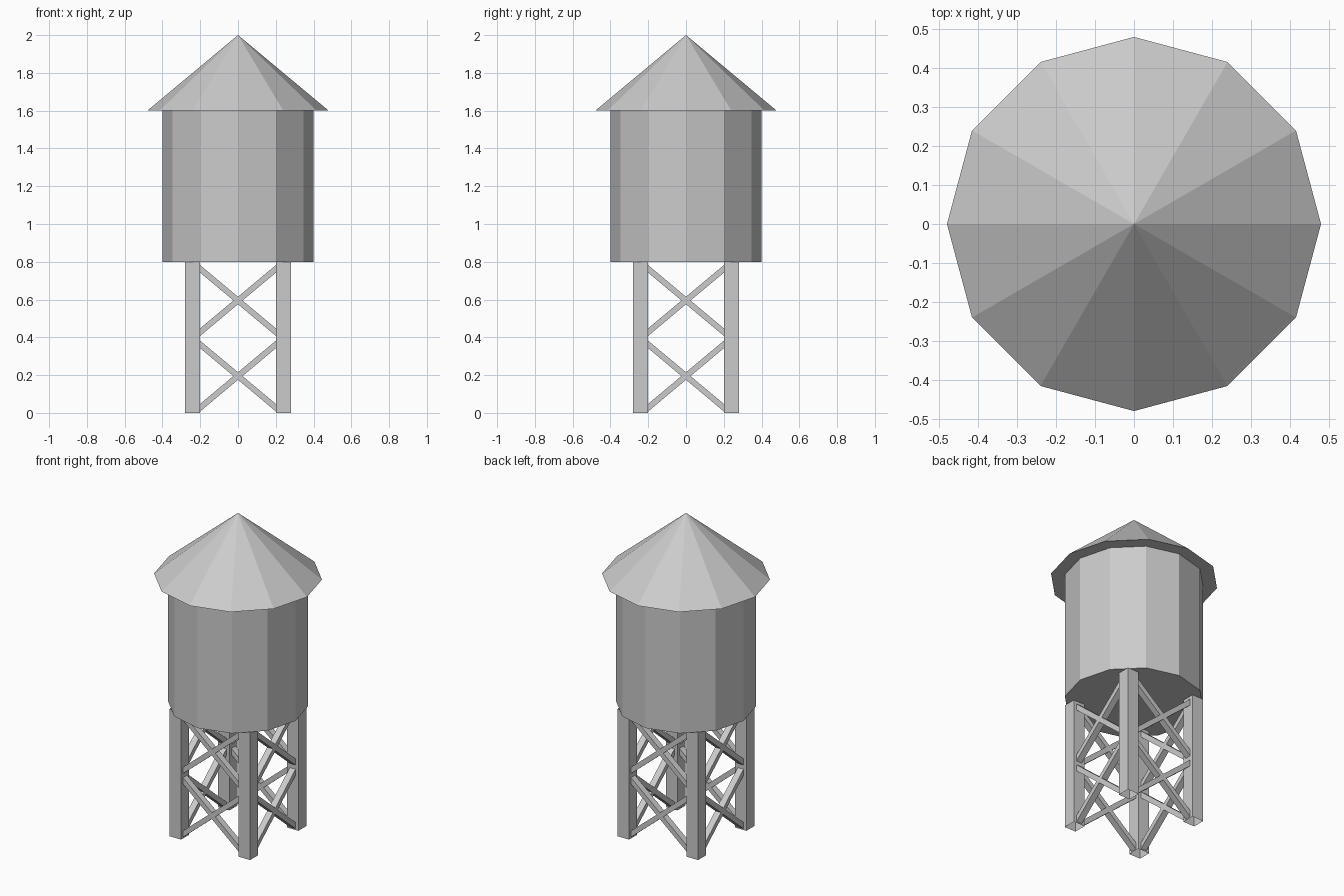
import bpy, bmesh, math
from mathutils import Matrix, Vector

cube = bpy.data.objects.get("Cube")
if cube:
    bpy.data.objects.remove(cube, do_unlink=True)

GREY = (0.6, 0.6, 0.6, 1.0)
metal = bpy.data.materials.new("light_grey_metal")
metal.use_nodes = True
metal.diffuse_color = GREY
metal.node_tree.nodes["Principled BSDF"].inputs["Base Color"].default_value = GREY


def finish(bm, name):
    """Turn a bmesh into a named, flat-shaded object."""
    bmesh.ops.recalc_face_normals(bm, faces=bm.faces)
    mesh = bpy.data.meshes.new(name)
    bm.to_mesh(mesh)
    bm.free()
    mesh.materials.append(metal)
    obj = bpy.data.objects.new(name, mesh)
    bpy.context.collection.objects.link(obj)


def drum(name, r_low, r_high, z_low, z_high, sides=12):
    bm = bmesh.new()
    middle = Matrix.Translation((0, 0, (z_low + z_high) / 2))
    bmesh.ops.create_cone(bm, cap_ends=True, segments=sides, radius1=r_low,
                          radius2=r_high, depth=z_high - z_low, matrix=middle)
    # Put a corner exactly on the x axis
    first = next(v.co for v in bm.verts if v.co.xy.length > 0.1)
    turn = -math.atan2(first.y, first.x)
    bmesh.ops.rotate(bm, verts=bm.verts, matrix=Matrix.Rotation(turn, 3, "Z"))
    finish(bm, name)


# Tank and conical roof
drum("tank", 0.4, 0.4, 0.8, 1.6)
drum("roof", 0.48, 0.0, 1.6, 2.0)

# Four square hollow legs, open at the ends
LEG = 0.24
for side, sx in (("left", 1), ("right", -1)):
    for end, sy in (("front", -1), ("back", 1)):
        bm = bmesh.new()
        place = Matrix.Translation((sx * LEG, sy * LEG, 0.4))
        bmesh.ops.create_cube(bm, size=1, matrix=place @ Matrix.Diagonal((0.08, 0.08, 0.8, 1)))
        caps = [f for f in bm.faces if abs(f.normal.z) > 0.9]
        bmesh.ops.delete(bm, geom=caps, context="FACES_ONLY")
        finish(bm, f"{end}_{side}_leg")


def brace(name, z_mid, lean, turn):
    """Diagonal bar between two legs, cut flush with their inner faces."""
    reach, rise, half_height, half_depth = 0.2, 0.167 * lean, 0.02, 0.02
    bm = bmesh.new()
    profile = [(-reach, -rise - half_height), (reach, rise - half_height),
               (reach, rise + half_height), (-reach, -rise + half_height)]
    face = bm.faces.new([bm.verts.new((x, -LEG - half_depth, z_mid + z)) for x, z in profile])
    grown = bmesh.ops.extrude_face_region(bm, geom=[face])["geom"]
    moved = [v for v in grown if isinstance(v, bmesh.types.BMVert)]
    bmesh.ops.translate(bm, verts=moved, vec=Vector((0, 2 * half_depth, 0)))
    bmesh.ops.rotate(bm, verts=bm.verts, matrix=Matrix.Rotation(turn, 3, "Z"))
    finish(bm, name)


# Two crossed pairs of braces on every side
for i, wall in enumerate(("front", "left", "back", "right")):
    for level, z_mid in (("lower", 0.195), ("upper", 0.595)):
        for way, lean in (("rising", 1), ("falling", -1)):
            brace(f"{wall}_{level}_{way}_brace", z_mid, lean, i * math.pi / 2)
